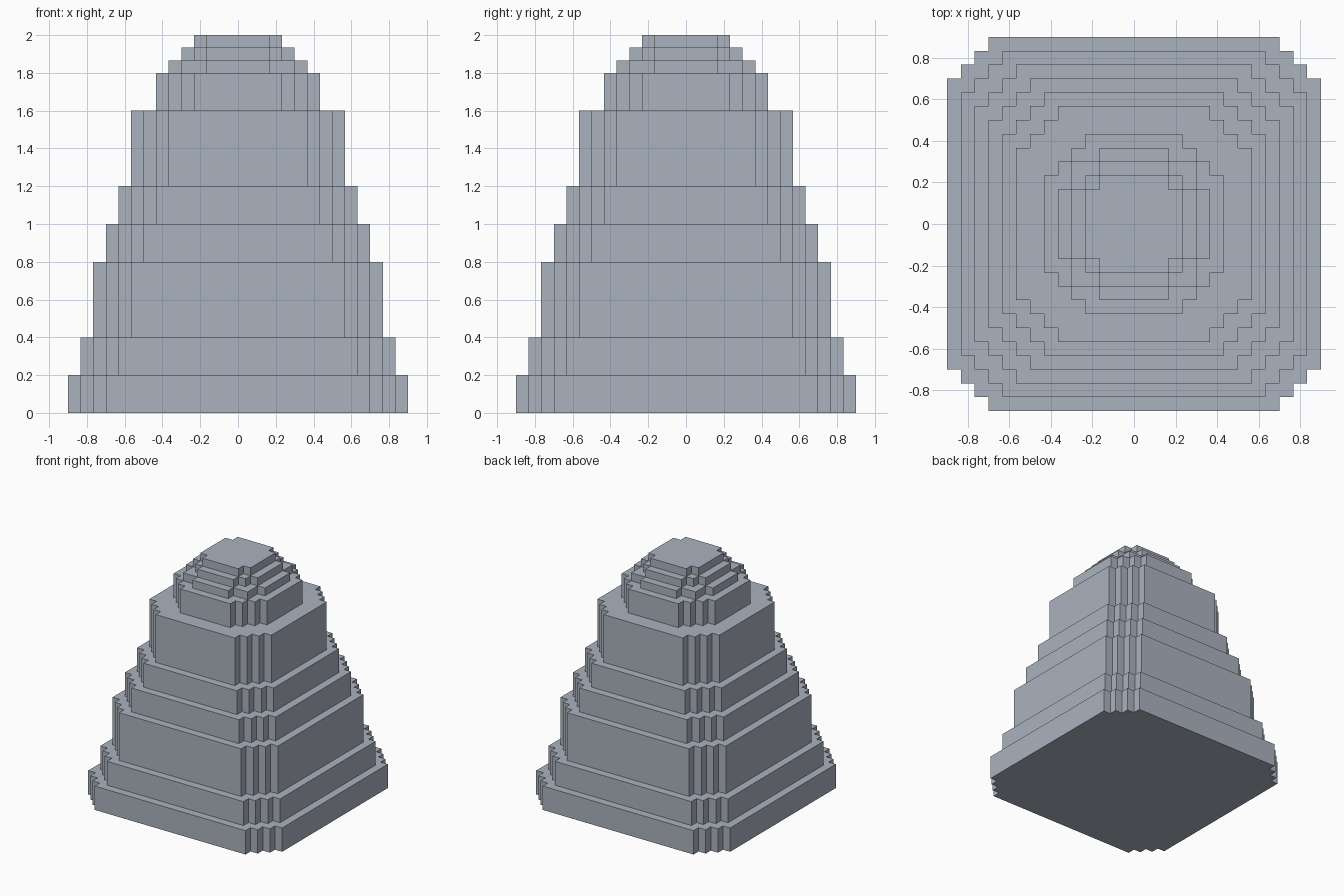
import bpy
import bmesh

cube = bpy.data.objects.get("Cube")
if cube:
    bpy.data.objects.remove(cube, do_unlink=True)

U = 1 / 15           # width of one corner step
OVERLAP = 0.02       # how far each tier sinks into the one below

stone = bpy.data.materials.new("blue_grey_stone")
colour = (0.41, 0.45, 0.52, 1)
stone.diffuse_color = colour
stone.use_nodes = True
stone.node_tree.nodes["Principled BSDF"].inputs["Base Color"].default_value = colour


def stepped_outline(corner):
    """Repeat one staircase corner around all four quadrants."""
    points = []
    for _ in range(4):
        points += corner
        corner = [(-y, x) for x, y in corner]
    return points


def staircase(half):
    """Corner with three single steps."""
    pts = [(half, half - 3 * U)]
    for i in range(1, 4):
        pts += [(half - i * U, half - (4 - i) * U),
                (half - i * U, half - (3 - i) * U)]
    return pts


def notched(half):
    """Corner of a square with a raised centre strip on every side."""
    inner, strip = half - U, 2.5 * U
    pts = [(half, strip), (inner, strip)]
    if inner > strip + 0.01:
        pts += [(inner, inner), (strip, inner)]
    return pts + [(strip, half)]


def add_tier(name, corner, bottom, top):
    bm = bmesh.new()
    verts = [bm.verts.new((x, y, bottom)) for x, y in stepped_outline(corner)]
    base = bm.faces.new(verts)
    result = bmesh.ops.extrude_face_region(bm, geom=[base], use_keep_orig=True)
    lifted = [v for v in result["geom"] if isinstance(v, bmesh.types.BMVert)]
    bmesh.ops.translate(bm, verts=lifted, vec=(0, 0, top - bottom))
    bmesh.ops.recalc_face_normals(bm, faces=bm.faces)
    mesh = bpy.data.meshes.new(name)
    bm.to_mesh(mesh)
    bm.free()
    mesh.materials.append(stone)
    bpy.context.collection.objects.link(bpy.data.objects.new(name, mesh))


# Tiers from the ground up: half width in steps, height in steps, corner shape
tiers = [
    (13.5, 3, staircase), (12.5, 3, staircase), (11.5, 6, staircase),
    (10.5, 3, staircase), (9.5, 3, staircase), (8.5, 6, staircase),
    (6.5, 3, staircase),
    (5.5, 1, notched), (4.5, 1, notched), (3.5, 1, notched),
]
z = 0.0
for number, (half, height, shape) in enumerate(tiers, 1):
    top = z + height * U
    kind = "body_tier" if shape is staircase else "cap_tier"
    add_tier(f"{kind}_{number}", shape(half * U), max(0, z - OVERLAP), top)
    z = top
